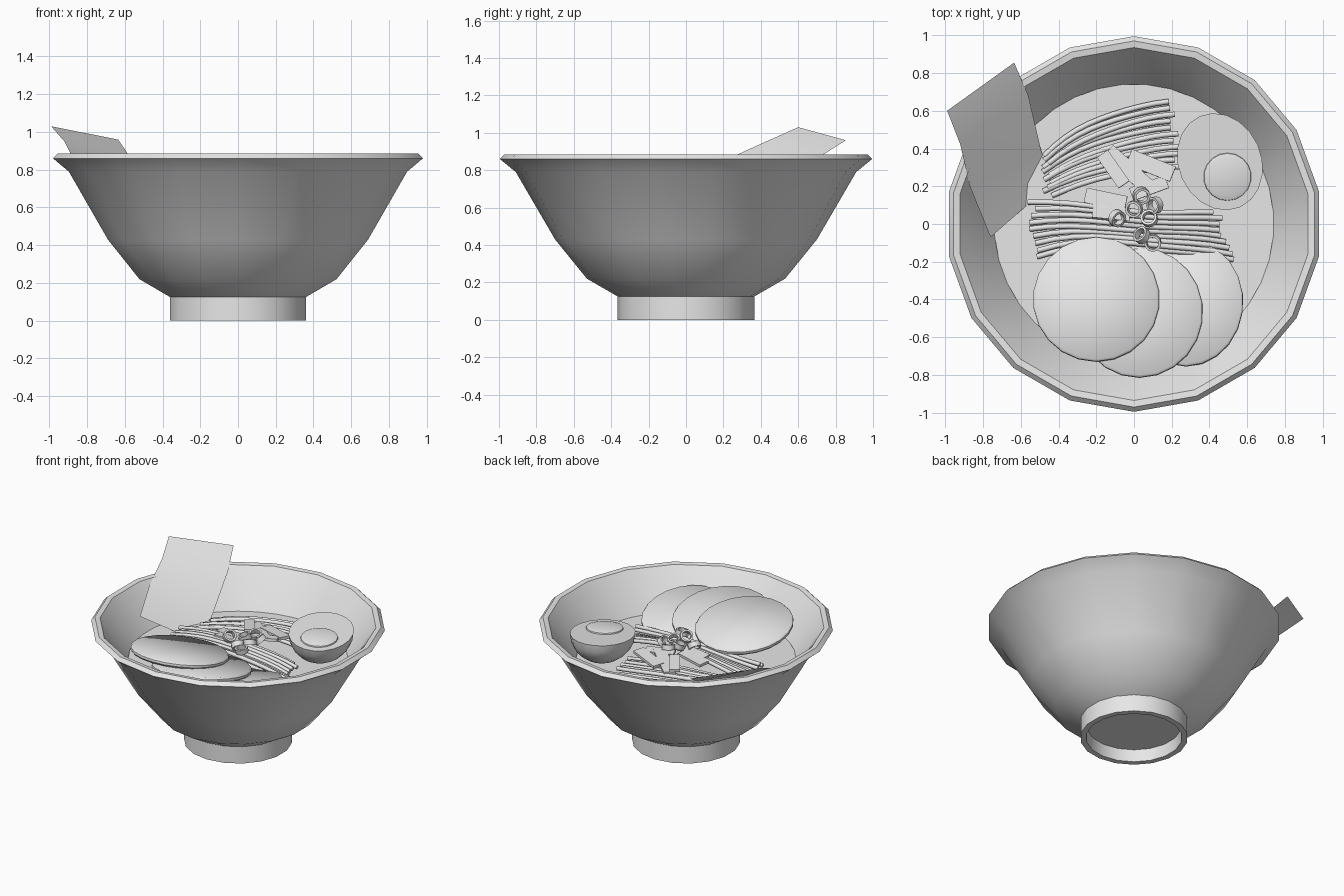
import bpy, bmesh, math, random
from mathutils import Vector, Matrix

random.seed(4)
if "Cube" in bpy.data.objects:
    bpy.data.objects.remove(bpy.data.objects["Cube"])

# One plain colour for everything
grey = bpy.data.materials.new("plain_grey")
grey.use_nodes = True
COLOUR = (0.8, 0.8, 0.8, 1)
grey.diffuse_color = COLOUR
grey.node_tree.nodes["Principled BSDF"].inputs["Base Color"].default_value = COLOUR


def smooth(ob, angle):
    bpy.ops.object.select_all(action="DESELECT")
    ob.select_set(True)
    bpy.context.view_layer.objects.active = ob
    bpy.ops.object.shade_smooth_by_angle(angle=math.radians(angle))


def add_mesh(name, bm, angle=35, recalc=True):
    if recalc:
        bmesh.ops.recalc_face_normals(bm, faces=bm.faces)
    me = bpy.data.meshes.new(name)
    bm.to_mesh(me)
    bm.free()
    me.materials.append(grey)
    ob = bpy.data.objects.new(name, me)
    bpy.context.collection.objects.link(ob)
    smooth(ob, angle)
    return ob


def lathe(name, profile, sides=18, angle=35):
    """Spin a radius/height profile around z, first vertex on +y."""
    bm = bmesh.new()
    rings = []
    for r, z in profile:
        if r == 0:
            rings.append([bm.verts.new((0, 0, z))] * sides)
        else:
            turns = [math.tau * i / sides for i in range(sides)]
            rings.append([bm.verts.new((r * math.sin(a), r * math.cos(a), z)) for a in turns])
    for low, high in zip(rings, rings[1:]):
        for i in range(sides):
            j = (i + 1) % sides
            corners = list(dict.fromkeys((low[i], low[j], high[j], high[i])))
            bm.faces.new(corners)
    return add_mesh(name, bm, angle)


def tilt(ob, loc, dx, dy, spin=0):
    """Place an object on a plane rising by dx and dy."""
    lean = Vector((0, 0, 1)).rotation_difference(Vector((-dx, -dy, 1)))
    ob.matrix_world = (Matrix.Translation(loc) @ lean.to_matrix().to_4x4()
                       @ Matrix.Rotation(spin, 4, "Z"))


# Bowl with foot ring, and the broth inside
lathe("bowl", [(0, 0.09), (0.32, 0.09), (0.325, 0), (0.365, 0), (0.365, 0.125),
               (0.53, 0.22), (0.70, 0.43), (0.91, 0.79), (0.995, 0.86),
               (0.97, 0.885), (0.935, 0.88), (0.89, 0.82), (0.75, 0.62),
               (0.64, 0.44), (0.48, 0.28), (0, 0.2)])
bm = bmesh.new()
bmesh.ops.create_circle(bm, cap_ends=True, segments=18, radius=0.75,
                        matrix=Matrix.Translation((0, 0, 0.62)) @ Matrix.Rotation(math.pi / 2, 4, "Z"))
for f in bm.faces:
    if f.normal.z < 0:
        f.normal_flip()
add_mesh("broth", bm, recalc=False)

# Three overlapping meat slices leaning on the front wall
slices = [("left", -0.2, -0.4, 0.76, 0.335, 0.335, 0.0),
          ("middle", 0.03, -0.47, 0.735, 0.335, 0.35, 0.04),
          ("right", 0.28, -0.42, 0.695, 0.3, 0.34, 0.1)]
for side, x, y, z, rx, ry, rise in slices:
    ob = lathe("meat_slice_" + side, [(0, -0.02), (0.97, -0.02), (1, -0.008),
                                      (1, 0.008), (0.97, 0.02), (0, 0.02)], 22, 50)
    ob.data.transform(Matrix.Diagonal((rx, ry, 1, 1)))
    tilt(ob, (x, y, z), rise, -0.19)

# Half egg with a slightly raised yolk
bm = bmesh.new()
bmesh.ops.create_uvsphere(bm, u_segments=20, v_segments=12, radius=1)
bmesh.ops.bisect_plane(bm, geom=bm.verts[:] + bm.edges[:] + bm.faces[:], dist=1e-4,
                       plane_co=(0, 0, 0), plane_no=(0, 0, 1), clear_outer=True)
bmesh.ops.holes_fill(bm, edges=[e for e in bm.edges if e.is_boundary], sides=0)
bmesh.ops.scale(bm, vec=(0.22, 0.265, 0.2), verts=bm.verts)
egg_turn = math.radians(24)
tilt(add_mesh("egg_white", bm), (0.455, 0.33, 0.81), -0.04, 0.08, egg_turn)
yolk = lathe("egg_yolk", [(0, -0.01), (0.13, -0.01), (0.125, 0.008), (0.1, 0.016), (0, 0.018)], 18, 50)
tilt(yolk, (0.495, 0.25, 0.802), -0.04, 0.08)


# Noodles: bundles of tubes blended between two guide strands
def noodles(name, first, last, count, wobble):
    cu = bpy.data.curves.new(name, "CURVE")
    cu.dimensions = "3D"
    cu.bevel_depth = 0.0145
    cu.bevel_resolution = 1
    cu.use_fill_caps = True
    for n in range(count):
        t = n / (count - 1)
        a, b, c = (Vector(p).lerp(Vector(q), t) for p, q in zip(first, last))
        lift, phase = random.uniform(-0.012, 0.012), random.uniform(0, 1)
        slide = random.uniform(-0.03, 0.03)
        sp = cu.splines.new("POLY")
        steps = 11
        sp.points.add(steps - 1)
        for i in range(steps):
            u = i / (steps - 1)
            p = a * (1 - u) * (1 - 2 * u) + b * 4 * u * (1 - u) + c * u * (2 * u - 1)
            p.x += slide
            p.y += wobble * math.sin(7 * u + phase)
            p.z += lift
            sp.points[i].co = (*p, 1)
    ob = bpy.data.objects.new(name, cu)
    bpy.context.collection.objects.link(ob)
    bpy.ops.object.select_all(action="DESELECT")
    ob.select_set(True)
    bpy.context.view_layer.objects.active = ob
    bpy.ops.object.convert(target="MESH")
    ob = bpy.context.object
    ob.data.materials.clear()
    ob.data.materials.append(grey)
    smooth(ob, 65)


noodles("noodles_back",
        [(-0.47, 0.36, 0.64), (-0.17, 0.56, 0.65), (0.19, 0.645, 0.64)],
        [(-0.46, 0.15, 0.64), (-0.08, 0.27, 0.68), (0.24, 0.3, 0.66)], 11, 0.005)
noodles("noodles_front",
        [(-0.55, 0.11, 0.64), (-0.03, 0.08, 0.7), (0.43, 0.05, 0.65)],
        [(-0.5, -0.18, 0.64), (0, -0.12, 0.68), (0.54, -0.2, 0.64)], 9, 0.012)

# Bamboo strips scattered on the noodles
strips = [(-0.02, 0.28, 0.32, 0.085, -42), (0.09, 0.31, 0.25, 0.085, -22),
          (-0.11, 0.29, 0.2, 0.07, -55), (-0.15, 0.13, 0.22, 0.08, -12),
          (-0.12, 0.06, 0.2, 0.07, -6), (0.08, 0.19, 0.2, 0.07, 20)]
for n, (x, y, length, width, turn) in enumerate(strips):
    bm = bmesh.new()
    bmesh.ops.create_cube(bm, size=1)
    bmesh.ops.scale(bm, vec=(length, width, 0.02), verts=bm.verts)
    ob = add_mesh(f"bamboo_strip_{n + 1}", bm)
    tilt(ob, (x, y, 0.705 + 0.006 * (n % 3)), 0.05, -0.08, math.radians(turn))

# Spring onion rings on top
rings = [(0.11, 0.1, 0.9, 0.2), (-0.09, 0.03, -0.8, 0.5), (0.04, -0.06, 0.9, -0.7),
         (0.1, -0.1, 0.1, 0.2), (0.04, 0.15, -0.2, 0.3), (0.0, 0.08, 0.3, 0.2), (0.08, 0.03, 0.2, -0.4)]
for n, (x, y, dx, dy) in enumerate(rings):
    ob = lathe(f"onion_ring_{n + 1}", [(0.032, -0.018), (0.045, -0.018), (0.045, 0.018),
                                       (0.032, 0.018), (0.032, -0.018)], 12)
    tilt(ob, (x, y, 0.745), dx, dy)

# Curved seaweed sheet propped against the back wall
left_edge = [(-0.99, 0.6, 1.03), (-0.92, 0.42, 0.95), (-0.87, 0.2, 0.85), (-0.76, -0.07, 0.75)]
right_edge = [(-0.635, 0.855, 0.96), (-0.56, 0.68, 0.85), (-0.49, 0.38, 0.63), (-0.43, 0.22, 0.52)]
bm = bmesh.new()
rows = [(bm.verts.new(a), bm.verts.new(b)) for a, b in zip(left_edge, right_edge)]
for (a, b), (c, d) in zip(rows, rows[1:]):
    bm.faces.new((a, c, d, b))
add_mesh("seaweed_sheet", bm, recalc=False)
